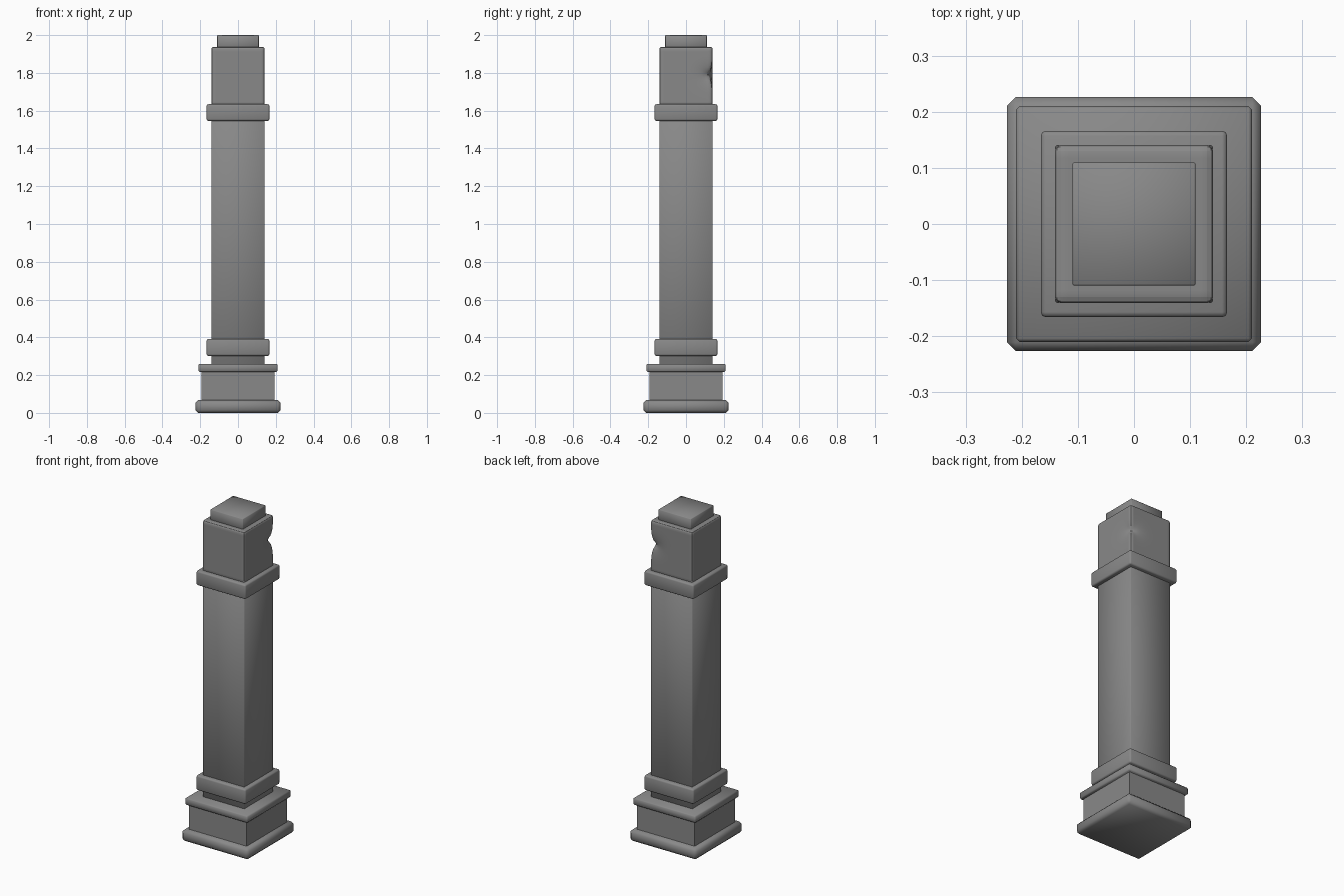
import bpy, bmesh, math
from mathutils import Vector

cube = bpy.data.objects.get("Cube")
if cube:
    bpy.data.objects.remove(cube, do_unlink=True)

# One plain stone colour
stone = bpy.data.materials.new("grey_stone")
stone.use_nodes = True
colour = (0.25, 0.25, 0.25, 1)
stone.diffuse_color = colour
stone.node_tree.nodes["Principled BSDF"].inputs["Base Color"].default_value = colour


def chip_corner(bm, centre, depth):
    """Press a soft hollow with a sharp core into one vertical corner."""
    bmesh.ops.subdivide_edges(bm, edges=bm.edges[:], cuts=20, use_grid_fill=True)
    inward = Vector((-1, -1, 0)).normalized()
    for v in bm.verts:
        offset = v.co - centre
        flat = offset.xy.length
        soft = math.exp(-(flat / 0.07) ** 2 - (offset.z / 0.05) ** 2)
        core = math.exp(-(flat / 0.03) ** 2 - (offset.z / 0.018) ** 2)
        v.co += inward * depth * (0.5 * soft + 0.5 * core)


def square_block(name, half, bottom, top, bevel, segments=1, chip=None):
    bm = bmesh.new()
    bmesh.ops.create_cube(bm, size=1)
    for v in bm.verts:
        v.co = (v.co.x * 2 * half, v.co.y * 2 * half,
                top if v.co.z > 0 else bottom)
    if bevel:
        bmesh.ops.bevel(bm, geom=bm.edges[:], offset=bevel, segments=segments,
                        profile=0.5, affect='EDGES')
    if chip:
        chip_corner(bm, Vector((half, half, chip)), 0.03)
    mesh = bpy.data.meshes.new(name)
    bm.to_mesh(mesh)
    bm.free()
    mesh.materials.append(stone)
    obj = bpy.data.objects.new(name, mesh)
    bpy.context.collection.objects.link(obj)
    bpy.ops.object.select_all(action='DESELECT')
    obj.select_set(True)
    bpy.context.view_layer.objects.active = obj
    bpy.ops.object.shade_smooth_by_angle(angle=math.radians(50))
    return obj


# Stepped pedestal
square_block("base_slab", 0.226, 0.0, 0.068, 0.015)
square_block("plinth", 0.194, 0.06, 0.222, 0)
square_block("plinth_cap", 0.21, 0.217, 0.26, 0.006)

# Shaft with a collar at each end
square_block("shaft", 0.14, 0.25, 1.64, 0.002)
for name, bottom, top in (("lower_collar", 0.302, 0.392),
                          ("upper_collar", 1.546, 1.634)):
    square_block(name, 0.166, bottom, top, 0.009, 2)

# Head with a chipped back corner, and the top cap
square_block("head", 0.141, 1.625, 1.938, 0.011, 2, chip=1.79)
square_block("top_cap", 0.11, 1.92, 2.0, 0.003)
